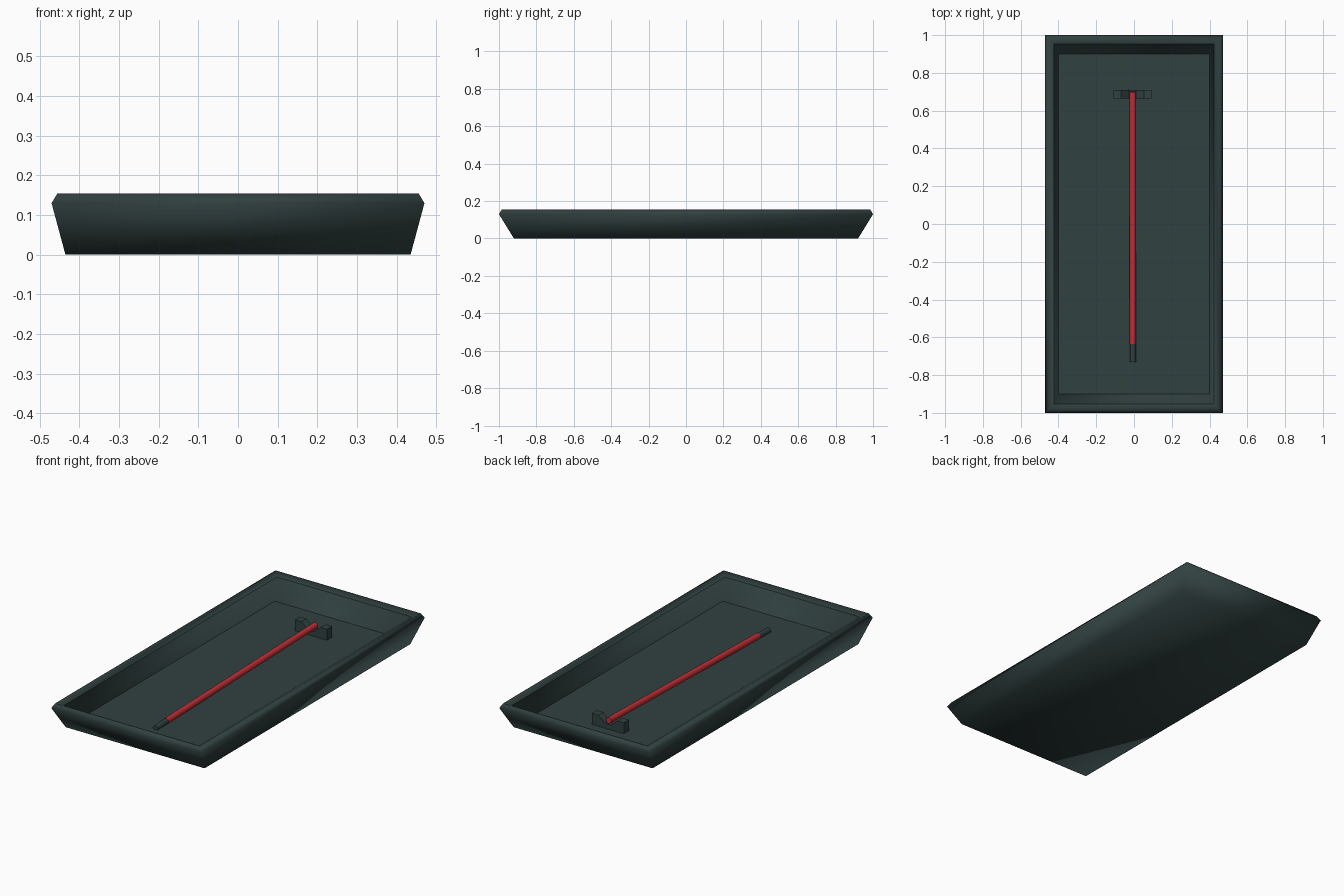
import bpy, bmesh
from mathutils import Vector

cube = bpy.data.objects.get("Cube")
if cube:
    bpy.data.objects.remove(cube, do_unlink=True)


def make_material(name, color):
    mat = bpy.data.materials.new(name)
    mat.use_nodes = True
    mat.diffuse_color = color
    mat.node_tree.nodes["Principled BSDF"].inputs["Base Color"].default_value = color
    return mat


dark = make_material("dark slate", (0.031, 0.052, 0.052, 1))
red = make_material("red", (0.5, 0.028, 0.036, 1))


def finish(bm, name, mat, smooth=False):
    bmesh.ops.recalc_face_normals(bm, faces=bm.faces)
    for f in bm.faces:
        f.smooth = smooth
    mesh = bpy.data.meshes.new(name)
    bm.to_mesh(mesh)
    bm.free()
    mesh.materials.append(mat)
    obj = bpy.data.objects.new(name, mesh)
    bpy.context.collection.objects.link(obj)
    return obj


# Tray: rectangular rings from the base, over the rim, down to the floor
FLOOR = 0.028
rings = [(0.435, 0.92, 0), (0.47, 1.0, 0.13), (0.455, 0.985, 0.155),
         (0.423, 0.953, 0.138), (0.40, 0.90, FLOOR)]
bm = bmesh.new()
loops = [[bm.verts.new((sx * x, sy * y, z))
          for sx, sy in ((-1, -1), (1, -1), (1, 1), (-1, 1))] for x, y, z in rings]
for a, b in zip(loops, loops[1:]):
    for i in range(4):
        j = (i + 1) % 4
        bm.faces.new((a[i], a[j], b[j], b[i]))
bm.faces.new(loops[0])
bm.faces.new(loops[-1])
# Crisp edges around the inner lip and the floor
for loop in loops[3:]:
    for i in range(4):
        bm.edges.get((loop[i], loop[(i + 1) % 4])).smooth = False
finish(bm, "tray", dark, smooth=True)

# Cradle: notched profile extruded along y
profile = [(-0.1, FLOOR - 0.005), (0.1, FLOOR - 0.005), (0.1, 0.09), (0.06, 0.09),
           (0.018, 0.055), (-0.018, 0.055), (-0.06, 0.09), (-0.1, 0.09)]
bm = bmesh.new()
face = bm.faces.new([bm.verts.new((x - 0.008, 0.665, z)) for x, z in profile])
out = bmesh.ops.extrude_face_region(bm, geom=[face])
moved = [v for v in out["geom"] if isinstance(v, bmesh.types.BMVert)]
bmesh.ops.translate(bm, verts=moved, vec=(0, 0.045, 0))
finish(bm, "rod_cradle", dark)


def rod(name, start, end, radius, mat):
    start, end = Vector(start), Vector(end)
    axis = end - start
    bm = bmesh.new()
    bmesh.ops.create_cone(bm, cap_ends=True, segments=16, radius1=radius,
                          radius2=radius, depth=axis.length)
    obj = finish(bm, name, mat, smooth=True)
    obj.location = (start + end) / 2
    obj.rotation_euler = axis.to_track_quat('Z', 'Y').to_euler()
    for o in bpy.context.selected_objects:
        o.select_set(False)
    obj.select_set(True)
    bpy.context.view_layer.objects.active = obj
    bpy.ops.object.shade_smooth_by_angle()


# Sloping rod with a dark tip
rod("red_rod", (-0.006, -0.635, 0.041), (-0.006, 0.70, 0.073), 0.017, red)
rod("rod_tip", (-0.006, -0.73, 0.037), (-0.006, -0.62, 0.0405), 0.0155, dark)
